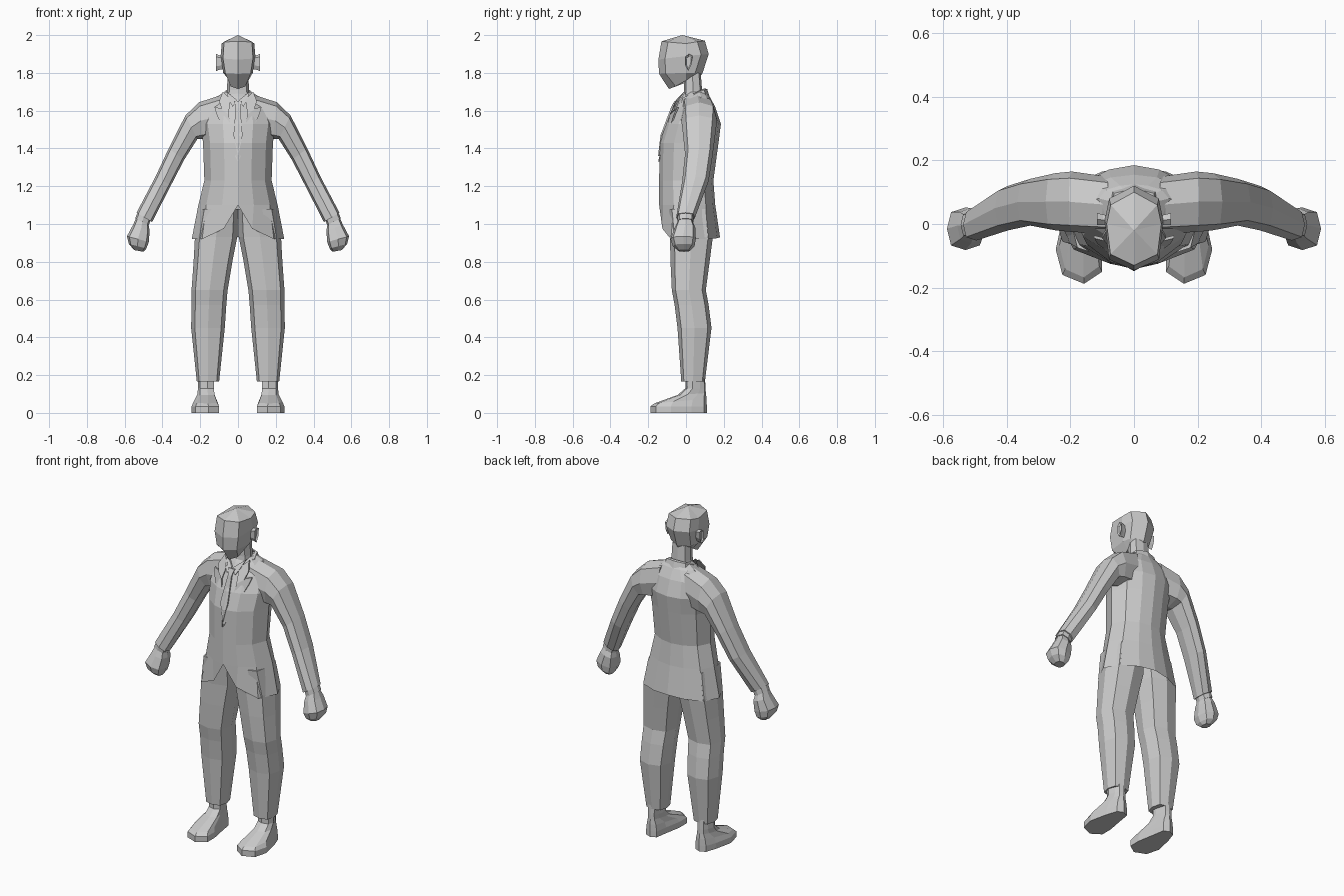
import bpy, bmesh, math
from mathutils import Vector

grey = bpy.data.materials.new("plain grey")
grey.diffuse_color = (0.6, 0.6, 0.6, 1)


def make(name, bm, mirror=False):
    bmesh.ops.recalc_face_normals(bm, faces=bm.faces)
    me = bpy.data.meshes.new(name)
    bm.to_mesh(me)
    bm.free()
    me.materials.append(grey)
    ob = bpy.data.objects.new(name, me)
    bpy.context.collection.objects.link(ob)
    if mirror:
        ob.modifiers.new("mirror", 'MIRROR')
    return ob


def loft(name, rings, mirror=False, cap=(True, True), tip=None):
    """Skin closed rings of equal point count; optional end point."""
    bm = bmesh.new()
    vs = [[bm.verts.new(p) for p in r] for r in rings]
    n = len(vs[0])
    for a, b in zip(vs, vs[1:]):
        for i in range(n):
            j = (i + 1) % n
            bm.faces.new((a[i], a[j], b[j], b[i]))
    if cap[0]:
        bm.faces.new(vs[0][::-1])
    if tip:
        t = bm.verts.new(tip)
        for i in range(n):
            bm.faces.new((vs[-1][i], vs[-1][(i + 1) % n], t))
    elif cap[1]:
        bm.faces.new(vs[-1])
    bmesh.ops.remove_doubles(bm, verts=bm.verts, dist=0.0005)
    return make(name, bm, mirror)


def oval(outer, inner, yf, yb, d=0.78):
    """Eight-sided ring through outer and inner (x, z) edges and front/back y."""
    o, i = Vector((outer[0], 0, outer[1])), Vector((inner[0], 0, inner[1]))
    mid, half = (o + i) / 2, (o - i) / 2
    ring = []
    for k in range(8):
        t = k * math.pi / 4
        s = d * math.sqrt(2) if k % 2 else 1
        p = mid + half * math.cos(t) * s
        p.y = (yf + yb) / 2 + (yb - yf) / 2 * math.sin(t) * s
        ring.append(p)
    return ring


def flat(x0, x1, z, yf, yb, d=0.78):
    return oval((x1, z), (x0, z), yf, yb, d)


def symmetric(half):
    """Complete a ring whose first and last points lie on x = 0."""
    return half + [(-x, y, z) for x, y, z in half[-2:0:-1]]


# Jacket body, with the front hem cut away in an inverted V
def chest(z, w, yf, ym, yb):
    d = ym - yf
    return symmetric([(0, yf, z), (w * .4, yf + d * .12, z), (w * .8, yf + d * .45, z),
                      (w, ym, z), (w * .8, yb - (yb - ym) * .4, z),
                      (w * .4, yb - (yb - ym) * .1, z), (0, yb, z)])


hem = symmetric([(0, -.14, 1.10), (.075, -.125, .975), (.19, -.08, .92), (.245, .03, .92),
                 (.2, .12, .92), (.1, .165, .925), (0, .18, .93)])
body = [chest(*r) for r in (
    (1.10, .21, -.142, .03, .155), (1.23, .178, -.142, .02, .145), (1.43, .185, -.14, .03, .172),
    (1.53, .20, -.108, .045, .185), (1.62, .18, -.06, .07, .155),
    (1.675, .11, -.025, .08, .125), (1.70, .07, -.005, .07, .105))]
loft("jacket_body", [hem] + body, cap=(False, True))

# Sleeves, shirt cuffs and closed hands
loft("sleeve", [oval(*r) for r in (
    ((.08, 1.685), (.10, 1.46), -.03, .15), ((.205, 1.645), (.185, 1.45), -.025, .165),
    ((.278, 1.575), (.215, 1.45), -.02, .16), ((.367, 1.40), (.285, 1.34), -.005, .142),
    ((.437, 1.25), (.355, 1.205), -.02, .12), ((.537, 1.06), (.455, 1.01), -.052, .048))], True)
loft("shirt_cuff", [oval(*r) for r in (
    ((.527, 1.07), (.460, 1.03), -.045, .04), ((.545, 1.03), (.472, .993), -.045, .04))], True)
loft("hand", [oval(*r) for r in (
    ((.535, 1.04), (.475, 1.005), -.04, .03), ((.556, .995), (.468, .965), -.06, .05),
    ((.588, .935), (.472, .905), -.082, .052), ((.578, .895), (.485, .87), -.07, .045),
    ((.55, .862), (.50, .853), -.04, .02))], True)

# Trouser legs
loft("trouser_leg", [flat(*r) for r in (
    (.10, .218, .165, -.025, .10), (.07, .248, .45, -.045, .135), (.062, .246, .57, -.06, .12),
    (.055, .246, .65, -.075, .105), (.03, .235, .80, -.082, .125), (.004, .228, .93, -.085, .142),
    (.0, .20, 1.08, -.10, .13))], True)


# Shoes: ankle, instep, upper and sole
def foot(s, ys, z0, z1, y0=0.1):
    plan = [(.157, -.188), (.225, -.16), (.246, -.08), (.222, .03), (.20, .095), (.165, .11),
            (.13, .095), (.118, .02), (.10, -.08), (.10, -.15)]
    return [(.165 + (x - .165) * s, y0 + (y - y0) * ys, z0 + (z1 - z0) * (y + .188) / .298)
            for x, y in plan]


loft("shoe", [foot(1, 1, 0, 0), foot(1, 1, .035, .035), foot(.86, .93, .05, .075),
              foot(.62, .5, .095, .105), foot(.58, .36, .13, .13), foot(.6, .35, .19, .19, .095)], True)


# Head, neck and ears
def skull(w, yf, zf, ys, zs, yb, zb):
    return symmetric([(0, yf, zf), (w * .86, yf + .035, zf + (zs - zf) * .3), (w, ys, zs),
                      (w * .85, yb - .04, zb + (zs - zb) * .3), (0, yb, zb)])


loft("head", [skull(*r) for r in (
    (.045, -.09, 1.715, 0, 1.76, .072, 1.775), (.078, -.143, 1.795, 0, 1.80, .088, 1.80),
    (.092, -.146, 1.87, .01, 1.89, .12, 1.90), (.086, -.13, 1.967, 0, 1.955, .10, 1.97))],
     tip=(0, -.02, 2.0))
loft("neck", [flat(*r) for r in ((-.066, .066, 1.64, -.02, .10), (-.058, .058, 1.71, -.01, .085),
                                 (-.055, .055, 1.80, -.01, .078))])
loft("ear", [[(x, .013 + s * a + x * .1 - .01, 1.855 + s * b) for a, b in
              ((-.018, .03), (.0, .045), (.02, .035), (.015, -.01), (-.003, -.045), (-.016, -.02))]
             for x, s in ((.078, .8), (.098, .85), (.116, 1), (.108, .7))], True)

# Jacket collar standing round the neck, lower at the front
def collar_ring(w, yf, yb, zf, zb):
    return [(x, y, zf + (zb - zf) * (y - yf) / (yb - yf)) for x, y, z in flat(-w, w, 0, yf, yb)]


loft("collar", [collar_ring(.092, -.045, .125, 1.635, 1.675), collar_ring(.08, -.03, .112, 1.665, 1.715),
                collar_ring(.066, -.02, .098, 1.665, 1.718)], cap=(False, False))


# Thin dressed plates on the chest
def plate(name, points, mirror=True, t=.009):
    back = [(x, y + t, z) for x, y, z in points]
    return loft(name, [points, back], mirror)


plate("lapel", [(.002, -.148, 1.33), (.115, -.062, 1.585), (.125, -.045, 1.62), (.085, -.055, 1.61),
                (.05, -.085, 1.58)])
plate("collar_flap", [(.05, -.088, 1.58), (.085, -.063, 1.605), (.10, -.045, 1.65),
                      (.08, -.01, 1.70), (.04, -.045, 1.66)])
plate("shirt_collar", [(.004, -.054, 1.655), (.028, -.07, 1.62), (.05, -.05, 1.66), (.06, -.01, 1.70)])
plate("tie_knot", [(-.012, -.08, 1.615), (.012, -.08, 1.615), (.02, -.062, 1.65),
                   (-.02, -.062, 1.65)], False)
plate("tie_blade", [(0, -.148, 1.36), (.024, -.135, 1.47), (.012, -.08, 1.615),
                    (-.012, -.08, 1.615), (-.024, -.135, 1.47)], False)
